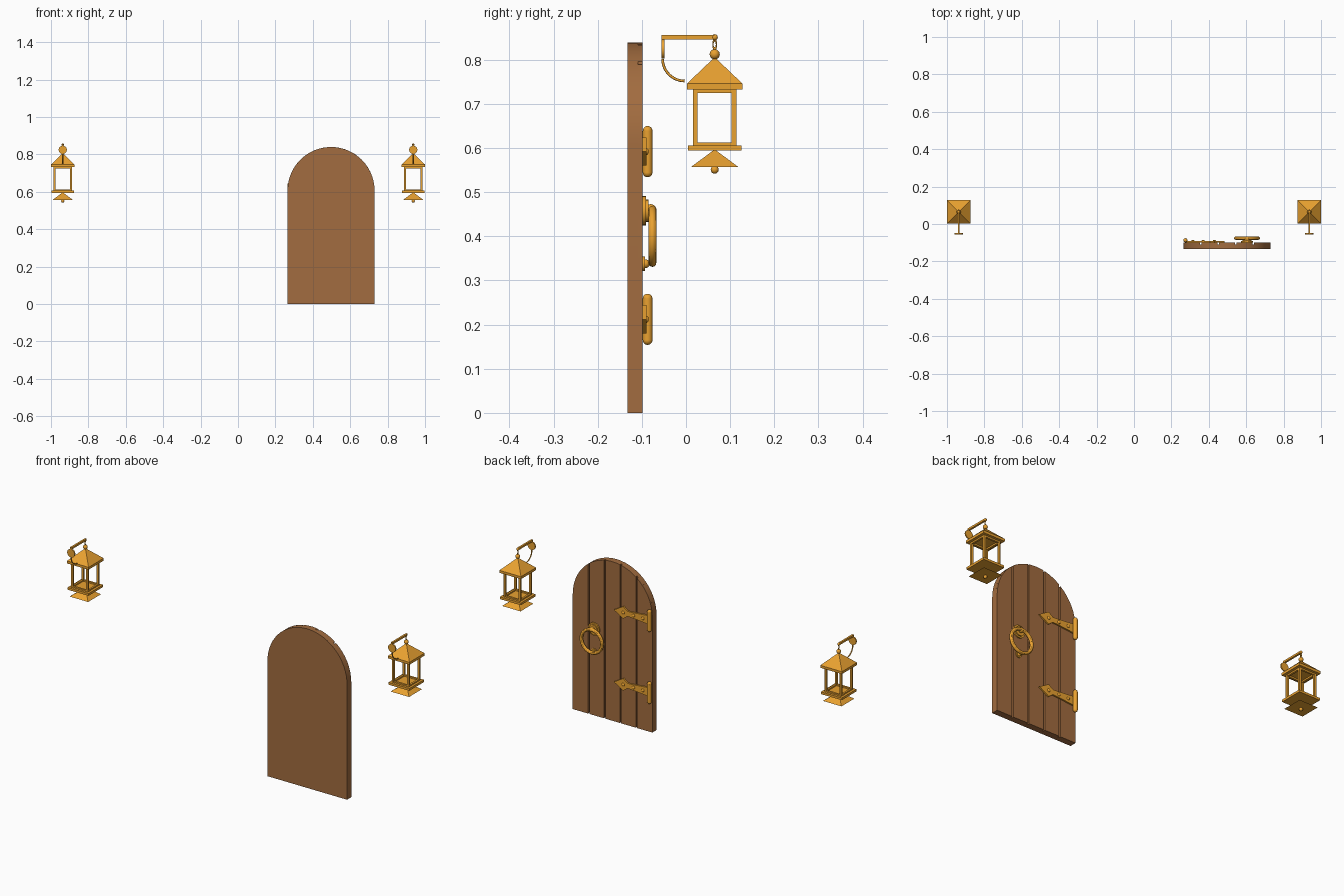
import bpy, bmesh, math
from mathutils import Matrix, Vector

if "Cube" in bpy.data.objects:
    bpy.data.objects.remove(bpy.data.objects["Cube"])


def material(name, rgb):
    m = bpy.data.materials.new(name)
    m.diffuse_color = (*rgb, 1)
    m.use_nodes = True
    m.node_tree.nodes["Principled BSDF"].inputs["Base Color"].default_value = m.diffuse_color
    return m


WOOD = material("wood", (0.36, 0.15, 0.05))
BRASS = material("brass", (0.82, 0.36, 0.03))


def finish(ob, name, mat, smooth=False):
    ob.name = name
    ob.data.materials.append(mat)
    if smooth:
        bpy.context.view_layer.objects.active = ob
        ob.select_set(True)
        bpy.ops.object.shade_smooth_by_angle()
    return ob


def box(name, lo, hi, mat=BRASS):
    lo, hi = Vector(lo), Vector(hi)
    bpy.ops.mesh.primitive_cube_add(size=1, location=(lo + hi) / 2)
    ob = bpy.context.object
    ob.data.transform(Matrix.Diagonal((*(hi - lo), 1)))
    return finish(ob, name, mat)


def extrude_xz(name, pts, y0, y1, mat):
    """Flat outline in the xz plane given thickness along y."""
    bm = bmesh.new()
    face = bm.faces.new([bm.verts.new((x, y0, z)) for x, z in pts])
    res = bmesh.ops.extrude_face_region(bm, geom=[face])
    bmesh.ops.translate(bm, vec=(0, y1 - y0, 0),
                        verts=[v for v in res["geom"] if isinstance(v, bmesh.types.BMVert)])
    bmesh.ops.recalc_face_normals(bm, faces=bm.faces)
    me = bpy.data.meshes.new(name)
    bm.to_mesh(me)
    bm.free()
    ob = bpy.data.objects.new(name, me)
    bpy.context.collection.objects.link(ob)
    return finish(ob, name, mat, True)


def disc(name, x, z, r, y0, y1):
    bpy.ops.mesh.primitive_cylinder_add(vertices=24, radius=r, depth=y1 - y0,
                                        location=(x, (y0 + y1) / 2, z),
                                        rotation=(math.pi / 2, 0, 0))
    return finish(bpy.context.object, name, BRASS, True)


def ball(name, loc, r, scale=(1, 1, 1)):
    bpy.ops.mesh.primitive_uv_sphere_add(segments=16, ring_count=10, radius=r, location=loc)
    bpy.context.object.data.transform(Matrix.Diagonal((*scale, 1)))
    return finish(bpy.context.object, name, BRASS, True)


def pyramid(name, x, y, half, z0, z1):
    bpy.ops.mesh.primitive_cone_add(vertices=4, radius1=half * math.sqrt(2), radius2=0,
                                    depth=z1 - z0, location=(x, y, (z0 + z1) / 2),
                                    rotation=(0, 0, math.pi / 4))
    return finish(bpy.context.object, name, BRASS)


def torus(name, loc, major, minor, rot, segs=36):
    bpy.ops.mesh.primitive_torus_add(major_radius=major, minor_radius=minor, location=loc,
                                     rotation=rot, major_segments=segs, minor_segments=12)
    return finish(bpy.context.object, name, BRASS, True)


# Door: arched backing board with five raised planks on the rear face
CX, R, SPRING = 0.4975, 0.2325, 0.607
BACK, GROOVE, FACE = -0.133, -0.109, -0.098


def arch(x0, x1, n):
    a0, a1 = (math.acos(max(-1, min(1, (x - CX) / R))) for x in (x0, x1))
    top = [(CX + R * math.cos(a), SPRING + R * math.sin(a))
           for a in (a1 + (a0 - a1) * i / n for i in range(n + 1))]
    return [(x0, 0), (x1, 0)] + top


extrude_xz("door_board", arch(CX - R, CX + R, 30), BACK, GROOVE, WOOD)
w = 2 * R / 5
for i in range(5):
    a = CX - R + i * w + (0.004 if i > 0 else 0)
    b = CX - R + (i + 1) * w - (0.004 if i < 4 else 0)
    extrude_xz("door_plank", arch(a, b, 8), GROOVE, FACE, WOOD)

# Hinges: rounded barrel, spearhead strap and rivets
STRAP = [(0.275, 0.024), (0.37, 0.015), (0.405, 0.013), (0.43, 0.032), (0.485, 0)]
for z in (0.592, 0.212):
    bpy.ops.mesh.primitive_cylinder_add(vertices=20, radius=0.011, depth=0.094,
                                        location=(0.275, -0.087, z))
    finish(bpy.context.object, "hinge_barrel", BRASS, True)
    for s in (-1, 1):
        ball("hinge_cap", (0.275, -0.087, z + s * 0.047), 0.011)
    outline = [(x, z - h) for x, h in STRAP] + [(x, z + h) for x, h in STRAP[-2::-1]]
    extrude_xz("hinge_strap", outline, FACE, -0.090, BRASS)
    for x in (0.315, 0.37, 0.43):
        ball("hinge_rivet", (x, -0.090, z), 0.008, (1, 0.7, 1))

# Ring handle with stepped rose, holding knob and strike plate
HX = 0.604
disc("handle_rose", HX, 0.458, 0.033, FACE, -0.091)
disc("handle_rose_step", HX, 0.458, 0.025, -0.091, -0.085)
ball("handle_knob", (HX, -0.080, 0.460), 0.013)
torus("handle_ring", (HX, -0.076, 0.400), 0.0605, 0.0087, (math.pi / 2, 0, 0), 40)
disc("strike_plate", HX, 0.338, 0.016, FACE, -0.093)
ball("strike_stud", (HX, -0.092, 0.338), 0.010)


# Lantern hanging from a wall bracket
def lantern(x):
    y = 0.065

    def slab(name, half, z0, z1):
        box(name, (x - half, y - half, z0), (x + half, y + half, z1))

    pyramid("lantern_roof", x, y, 0.063, 0.746, 0.806)
    slab("lantern_eave", 0.063, 0.733, 0.746)
    slab("lantern_floor", 0.061, 0.594, 0.606)
    pyramid("lantern_base", x, y, 0.054, 0.557, 0.597)
    ball("base_finial", (x, y, 0.551), 0.009)
    ball("roof_finial", (x, y, 0.8125), 0.0115)
    # Corner posts and thin rails around the openings
    for sx in (-1, 1):
        for sy in (-1, 1):
            px, py = x + sx * 0.044, y + sy * 0.044
            box("lantern_post", (px - 0.0055, py - 0.0055, 0.606), (px + 0.0055, py + 0.0055, 0.733))
    for z0, z1 in ((0.606, 0.613), (0.725, 0.733)):
        for s in (-1, 1):
            c = s * 0.044
            box("lantern_rail", (x + c - 0.005, y - 0.044, z0), (x + c + 0.005, y + 0.044, z1))
            box("lantern_rail", (x - 0.044, y + c - 0.005, z0), (x + 0.044, y + c + 0.005, z1))
    # Bracket: wall disc, arm, hanging link and quarter-circle scroll
    disc("bracket_plate", x, 0.8245, 0.022, -0.055, -0.049)
    box("bracket_arm", (x - 0.005, -0.055, 0.846), (x + 0.005, 0.066, 0.856))
    ball("arm_tip", (x, 0.065, 0.851), 0.007)
    link = torus("hanging_link", (x, y, 0.835), 0.004, 0.0015, (0, math.pi / 2, 0), 16)
    link.data.transform(Matrix.Diagonal((2.6, 1, 1, 1)))
    cu = bpy.data.curves.new("bracket_scroll", "CURVE")
    cu.dimensions = "3D"
    cu.bevel_depth, cu.bevel_resolution = 0.003, 2
    cu.use_fill_caps = True
    sp = cu.splines.new("POLY")
    sp.points.add(12)
    for i, p in enumerate(sp.points):
        a = math.pi + i / 12 * math.pi / 2
        p.co = (x, -0.003 + 0.05 * math.cos(a), 0.802 + 0.05 * math.sin(a), 1)
    cu.materials.append(BRASS)
    bpy.context.collection.objects.link(bpy.data.objects.new("bracket_scroll", cu))


for side in (-1, 1):
    lantern(side * 0.937)
